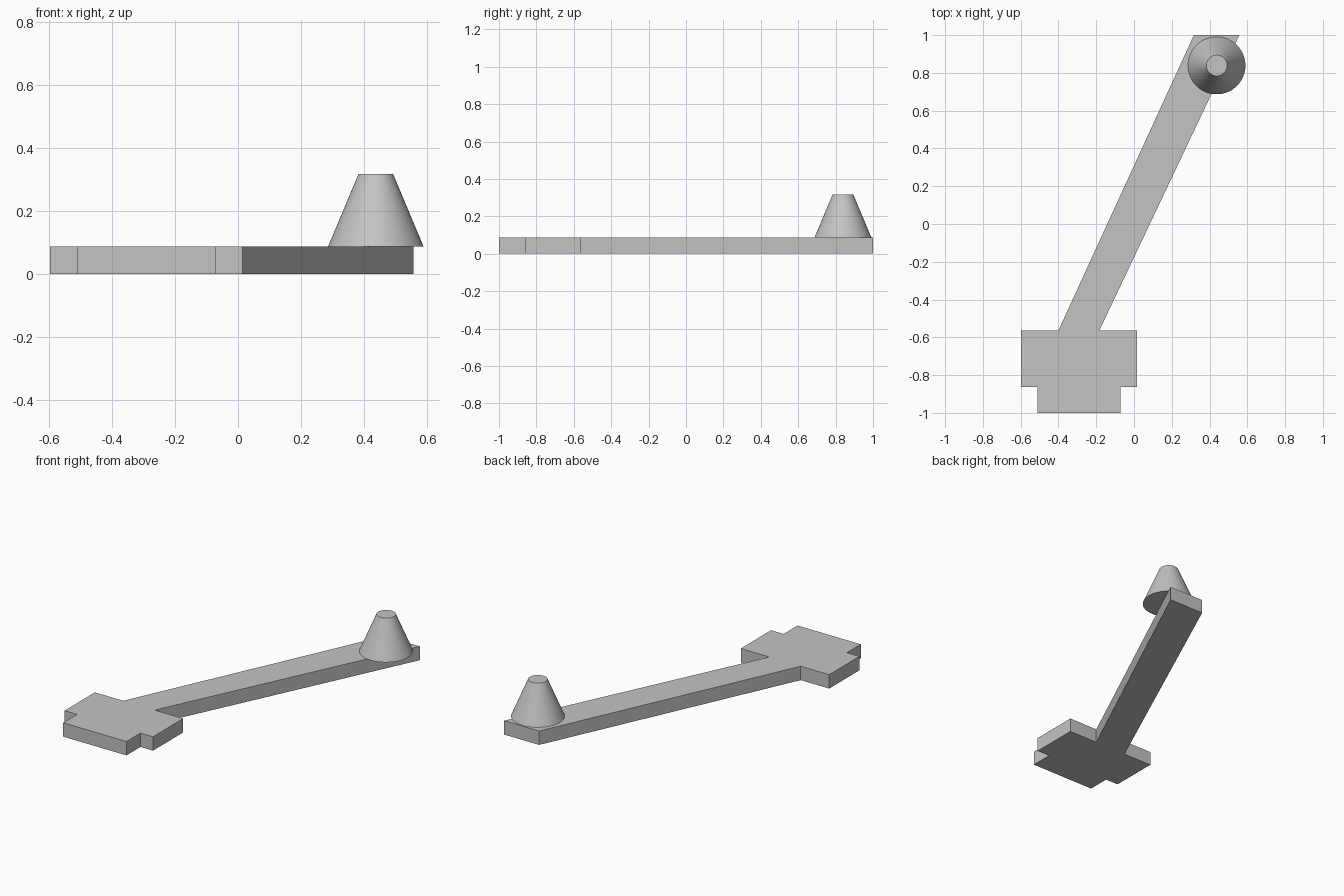
import bpy
import bmesh

cube = bpy.data.objects.get("Cube")
if cube:
    bpy.data.objects.remove(cube, do_unlink=True)

# Single plain grey material
grey = bpy.data.materials.new("plain grey")
grey.use_nodes = True
colour = (0.55, 0.55, 0.55, 1)
grey.diffuse_color = colour
grey.node_tree.nodes["Principled BSDF"].inputs["Base Color"].default_value = colour

THICK = 0.087
TOP = 0.318


def add_object(name, bm):
    bmesh.ops.recalc_face_normals(bm, faces=bm.faces)
    mesh = bpy.data.meshes.new(name)
    bm.to_mesh(mesh)
    bm.free()
    mesh.materials.append(grey)
    obj = bpy.data.objects.new(name, mesh)
    bpy.context.collection.objects.link(obj)
    return obj


# Flat plate: stepped foot with a slanted arm, one extruded outline
outline = [(-0.51, -1), (-0.072, -1), (-0.072, -0.862), (0.015, -0.862),
           (0.015, -0.563), (-0.183, -0.563), (0.558, 1), (0.317, 1),
           (-0.40, -0.563), (-0.597, -0.563), (-0.597, -0.862), (-0.51, -0.862)]
bm = bmesh.new()
face = bm.faces.new([bm.verts.new((x, y, 0)) for x, y in outline])
result = bmesh.ops.extrude_face_region(bm, geom=[face])
top_verts = [v for v in result["geom"] if isinstance(v, bmesh.types.BMVert)]
bmesh.ops.translate(bm, verts=top_verts, vec=(0, 0, THICK))
add_object("arm_plate", bm)

# Truncated cone knob standing on the end of the arm
bm = bmesh.new()
bmesh.ops.create_cone(bm, cap_ends=True, segments=64, radius1=0.152,
                      radius2=0.055, depth=TOP - THICK)
bmesh.ops.translate(bm, verts=bm.verts, vec=(0.438, 0.839, (TOP + THICK) / 2))
knob = add_object("cone_knob", bm)
bpy.ops.object.select_all(action="DESELECT")
knob.select_set(True)
bpy.context.view_layer.objects.active = knob
bpy.ops.object.shade_smooth_by_angle()
